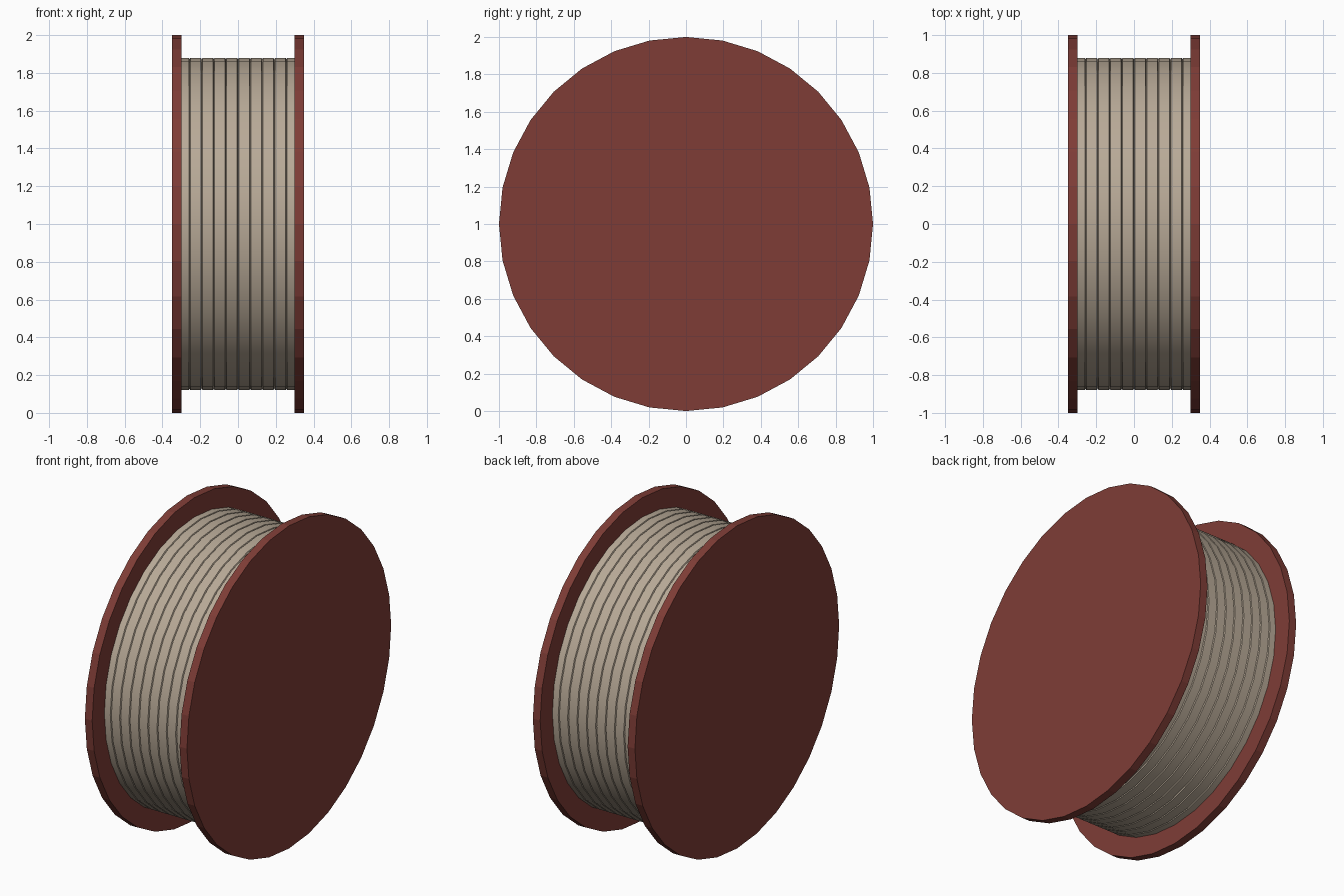
import bpy, math
from mathutils import Matrix

cube = bpy.data.objects.get("Cube")
if cube:
    bpy.data.objects.remove(cube, do_unlink=True)

SIDES = 32


def material(name, color):
    m = bpy.data.materials.new(name)
    m.use_nodes = True
    m.diffuse_color = (*color, 1)
    bsdf = m.node_tree.nodes["Principled BSDF"]
    bsdf.inputs["Base Color"].default_value = (*color, 1)
    bsdf.inputs["Roughness"].default_value = 0.8
    return m


def lathe(name, profile, mat):
    """Spin an (x, radius) profile around the x axis and cap both ends."""
    n = len(profile)
    verts, faces = [], []
    for s in range(SIDES):
        a = 2 * math.pi * s / SIDES
        verts += [(x, r * math.cos(a), 1 + r * math.sin(a)) for x, r in profile]
    for s in range(SIDES):
        t = (s + 1) % SIDES
        for i in range(n - 1):
            faces.append((s * n + i, s * n + i + 1, t * n + i + 1, t * n + i))
    faces.append([s * n for s in range(SIDES)])
    faces.append([s * n + n - 1 for s in reversed(range(SIDES))])
    mesh = bpy.data.meshes.new(name)
    mesh.from_pydata(verts, [], faces)
    # Make the outside of the solid face outward
    if mesh.polygons[0].normal.y < 0:
        mesh.flip_normals()
    mesh.materials.append(mat)
    ob = bpy.data.objects.new(name, mesh)
    bpy.context.collection.objects.link(ob)
    return ob


red = material("brick red", (0.21, 0.046, 0.037))
tan = material("tan cable", (0.48, 0.40, 0.31))

# Flanges: plain flat-sided discs
for name, x in (("left_flange", 0.30), ("right_flange", -0.35)):
    lathe(name, [(x, 1.0), (x + 0.05, 1.0)], red)

# Wound cable: side-by-side turns separated by fine grooves
radius, depth, half, pitch = 0.88, 0.008, 0.004, 0.064
profile = [(-0.305, radius)]
for k in range(-4, 5):
    x = k * pitch
    profile += [(x - half, radius), (x, radius - depth), (x + half, radius)]
profile.append((0.305, radius))
cable = lathe("wound_cable", profile, tan)

# Smooth the winding around its girth, keeping the grooves crisp
bpy.ops.object.select_all(action='DESELECT')
cable.select_set(True)
bpy.context.view_layer.objects.active = cable
bpy.ops.object.shade_smooth_by_angle(angle=math.radians(30))
